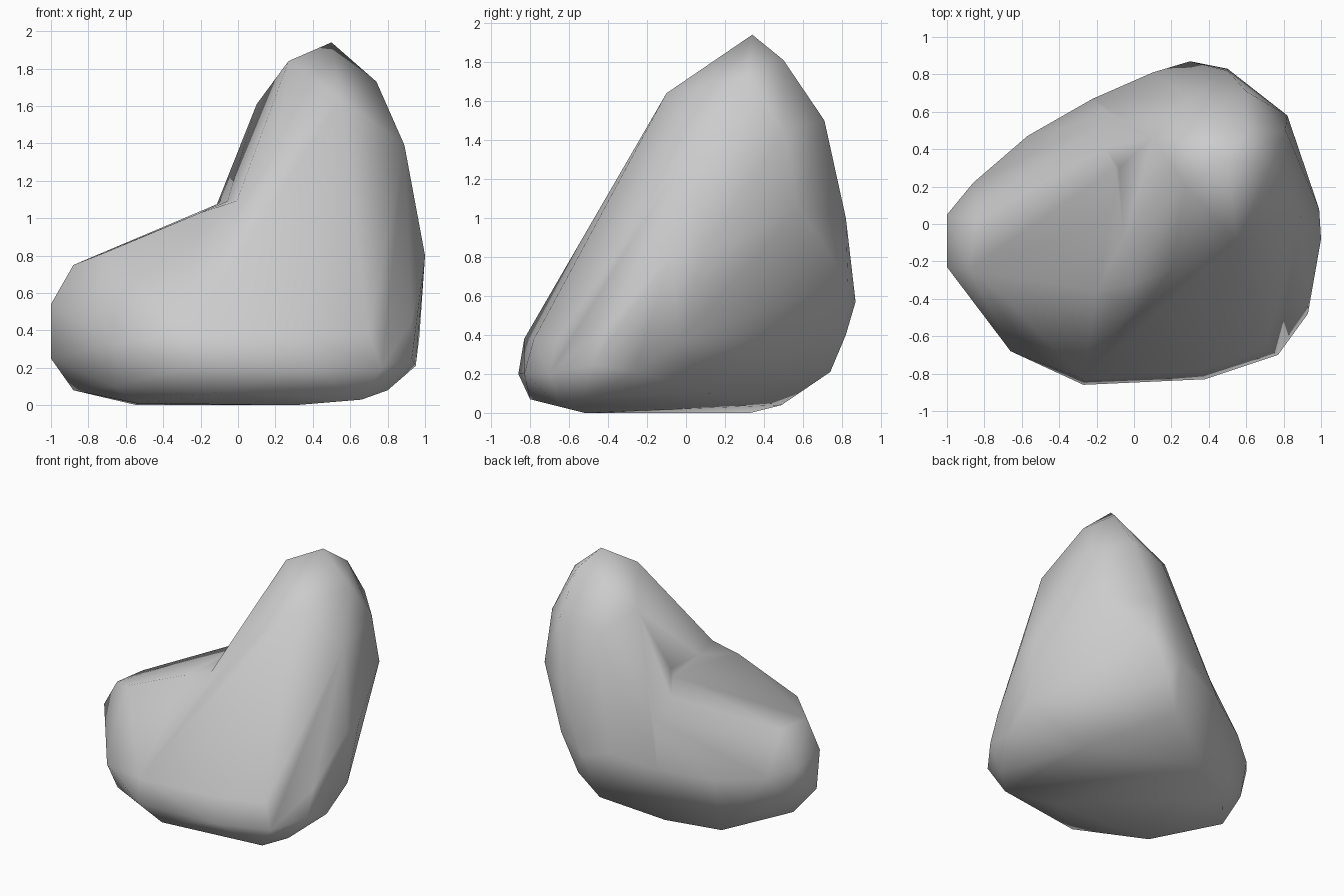
import bpy
import bmesh

# Remove the default cube only
cube = bpy.data.objects.get("Cube")
if cube:
    bpy.data.objects.remove(cube, do_unlink=True)


def make_material(name, colour):
    material = bpy.data.materials.new(name)
    material.use_nodes = True
    material.diffuse_color = colour
    material.node_tree.nodes["Principled BSDF"].inputs["Base Color"].default_value = colour
    return material


def make_hull(name, points, material):
    """Wrap a convex skin round a handful of corner points."""
    bm = bmesh.new()
    for point in points:
        bm.verts.new(point)
    result = bmesh.ops.convex_hull(bm, input=bm.verts)
    unused = [item for item in result["geom_interior"] if isinstance(item, bmesh.types.BMVert)]
    bmesh.ops.delete(bm, geom=unused, context="VERTS")
    bmesh.ops.recalc_face_normals(bm, faces=bm.faces)
    mesh = bpy.data.meshes.new(name)
    bm.to_mesh(mesh)
    bm.free()
    mesh.materials.append(material)
    rock = bpy.data.objects.new(name, mesh)
    bpy.context.collection.objects.link(rock)
    return rock


stone_grey = make_material("stone grey", (0.6, 0.6, 0.6, 1.0))

# Corners shared by the tall part and the low part: foot, front toe and back
shared = [
    (-.27, -.86, .2), (-.1, -.8, .07), (.38, -.83, .2), (-.27, -.83, .38),
    (.3, -.52, 0), (-.54, .33, 0), (-.16, .49, .04), (.23, .74, .21),
    (.1, .81, .62), (-.22, .67, .52), (-.05, .62, .9), (0, -.43, .98),
]

# Tall part: peak, shoulders, flanks and the undercut right foot
tall = [
    (.5, .34, 1.94), (.27, .21, 1.84), (.6, .5, 1.81), (.74, .32, 1.73),
    (.55, -.1, 1.64), (.1, .46, 1.61), (.89, .04, 1.39), (.81, .5, 1.44),
    (.6, .71, 1.5), (.3, .67, 1.45), (.82, .58, 1.05), (.5, .82, 1),
    (.3, .87, .57), (.5, .83, .68), (.36, .82, .4), (1, -.08, .8),
    (.99, .08, .8), (.97, -.03, .37), (.93, -.48, .25), (.77, -.7, .2),
    (.66, -.64, .03), (.8, -.52, .08), (.95, -.26, .21), (.55, .12, .1),
    (.35, -.78, .38), (.7, -.66, .38), (.93, -.4, .45),
    (.2, -.25, 1.31), (0, -.05, 1.2), (-.08, .3, 1.13),
]

# Low part: rounded lobe reaching to the side, with its crest and saddle
low = [
    (-1, .05, .5), (-1, -.23, .54), (-1, -.19, .25), (-.92, .08, .25),
    (-.88, -.07, .08), (-.88, -.24, .75), (-.84, .02, .75), (-.66, -.68, .33),
    (-.66, -.55, .1), (-.54, -.48, .01), (-.7, -.38, .82), (-.86, .22, .45),
    (-.57, .47, .45), (-.55, .25, .78), (-.2, -.36, 1.03), (.1, -.28, 1.15),
    (-.1, .3, 1.08),
]

rock = make_hull("rock", shared + tall, stone_grey)
lobe = make_hull("rock_lobe_helper", shared + low, stone_grey)
lobe.hide_render = True

# Fuse both parts into one skin
union = rock.modifiers.new("join lobe", "BOOLEAN")
union.operation = "UNION"
union.solver = "EXACT"
union.object = lobe
bpy.ops.object.select_all(action="DESELECT")
rock.select_set(True)
bpy.context.view_layer.objects.active = rock
bpy.ops.object.modifier_apply(modifier=union.name)
bpy.data.objects.remove(lobe, do_unlink=True)

# Tidy slivers left by the join, then shade softly
bm = bmesh.new()
bm.from_mesh(rock.data)
bmesh.ops.remove_doubles(bm, verts=bm.verts, dist=0.04)
bmesh.ops.triangulate(bm, faces=bm.faces)
bmesh.ops.recalc_face_normals(bm, faces=bm.faces)
bm.to_mesh(rock.data)
bm.free()
bpy.ops.object.shade_smooth()
